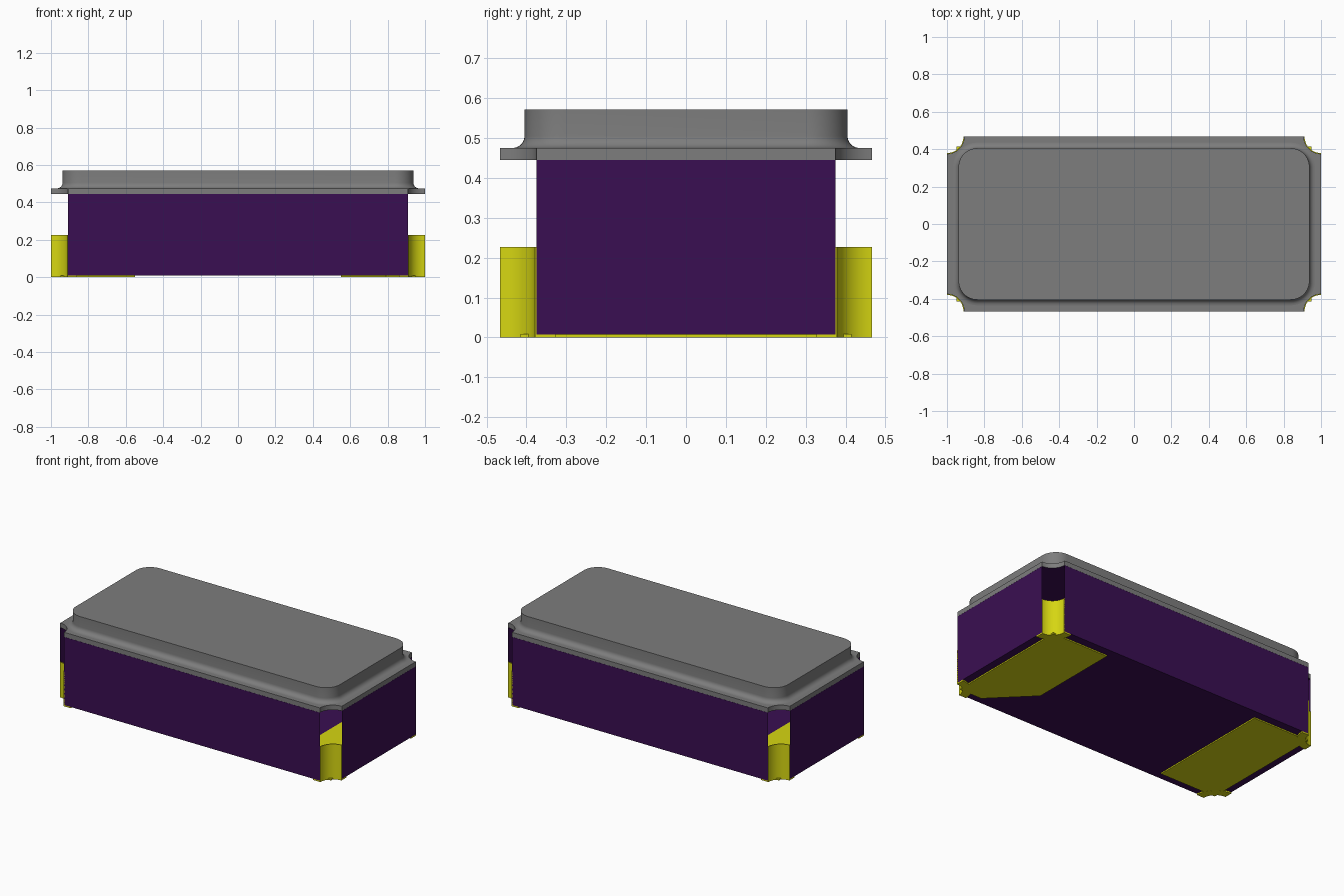
import bpy, bmesh, math

if "Cube" in bpy.data.objects:
    bpy.data.objects.remove(bpy.data.objects["Cube"])

HX, HY = 1.0, 0.467          # half length and half width
NOTCH = 0.092                # radius of the scooped corners
CORNERS = [(1, 1), (-1, 1), (-1, -1), (1, -1)]


def material(name, rgb):
    m = bpy.data.materials.new(name)
    m.use_nodes = True
    m.diffuse_color = (*rgb, 1)
    bsdf = next(n for n in m.node_tree.nodes if n.type == 'BSDF_PRINCIPLED')
    bsdf.inputs["Base Color"].default_value = (*rgb, 1)
    return m


GREY = material("lid grey", (0.205, 0.205, 0.205))
PURPLE = material("ceramic purple", (0.042, 0.0045, 0.085))
YELLOW = material("contact yellow", (0.67, 0.67, 0.006))


def arc(cx, cy, r, a0, a1, n=12):
    """Points along an arc, angles in degrees."""
    angles = [math.radians(a0 + (a1 - a0) * i / n) for i in range(n + 1)]
    return [(cx + r * math.cos(a), cy + r * math.sin(a)) for a in angles]


def notched_outline(r):
    """Rectangle with a quarter circle scooped from every corner."""
    pts = []
    for i, (sx, sy) in enumerate(CORNERS):
        pts += arc(sx * HX, sy * HY, r, 270 + 90 * i, 180 + 90 * i)
    return pts


def rounded_outline(hx, hy, r):
    pts = []
    for i, (sx, sy) in enumerate(CORNERS):
        pts += arc(sx * (hx - r), sy * (hy - r), r, 90 * i, 90 * i + 90)
    return pts


def loft(name, mat, layers, skip=lambda i: False):
    """Stack outlines (points, z) into a capped solid; skip leaves out wall i."""
    bm = bmesh.new()
    rings = [[bm.verts.new((x, y, z)) for x, y in pts] for pts, z in layers]
    n = len(rings[0])
    for lo, hi in zip(rings, rings[1:]):
        for i in range(n):
            if not skip(i):
                j = (i + 1) % n
                bm.faces.new((lo[i], lo[j], hi[j], hi[i]))
    bm.faces.new(rings[0][::-1])
    bm.faces.new(rings[-1])
    mesh = bpy.data.meshes.new(name)
    bm.to_mesh(mesh)
    bm.free()
    mesh.materials.append(mat)
    ob = bpy.data.objects.new(name, mesh)
    bpy.context.collection.objects.link(ob)
    bpy.ops.object.select_all(action='DESELECT')
    ob.select_set(True)
    bpy.context.view_layer.objects.active = ob
    bpy.ops.object.shade_smooth_by_angle(angle=math.radians(35))
    return ob


# Ceramic body: hollow shell, open at the scooped corners
body = notched_outline(NOTCH)
loft("body", PURPLE, [(body, 0.008), (body, 0.4445)], skip=lambda i: i % 13 != 12)

# Lid: thin notched flange and a raised cap with a filleted foot
loft("lid_flange", GREY, [(body, 0.445), (body, 0.475)])
FILLET, FOOT = 0.03, 0.475
cap_layers = []
for k in range(7):
    a = math.radians(15 * k)
    grow = FILLET * (1 - math.sin(a))
    cap_layers.append((rounded_outline(0.938 + grow, 0.405 + grow, 0.1 + grow),
                       FOOT + FILLET * (1 - math.cos(a))))
cap_layers.append((rounded_outline(0.938, 0.405, 0.1), 0.571))
loft("lid_cap", GREY, cap_layers)

# Corner contacts: curved strips, each with a wider foot under the body
for i, (sx, sy) in enumerate(CORNERS):
    tag = ("back" if sy > 0 else "front") + ("_left" if sx > 0 else "_right")
    for part, outer, top in (("contact", 0.094, 0.227), ("contact_foot", 0.14, 0.0085)):
        a0, a1 = 180 + 90 * i, 270 + 90 * i
        ring = (arc(sx * HX, sy * HY, outer, a0, a1)
                + arc(sx * HX, sy * HY, 0.088, a1, a0))
        loft(f"{part}_{tag}", YELLOW, [(ring, 0.0), (ring, top)])

# Solder pads underneath, one with a clipped corner
pad_left = [(0.55, 0.415), (0.55, -0.175), (0.79, -0.415), (0.95, -0.415), (0.95, 0.415)]
pad_right = [(-0.55, -0.415), (-0.55, 0.415), (-0.95, 0.415), (-0.95, -0.415)]
loft("pad_left", YELLOW, [(pad_left, 0.0004), (pad_left, 0.009)])
loft("pad_right", YELLOW, [(pad_right, 0.0004), (pad_right, 0.009)])
